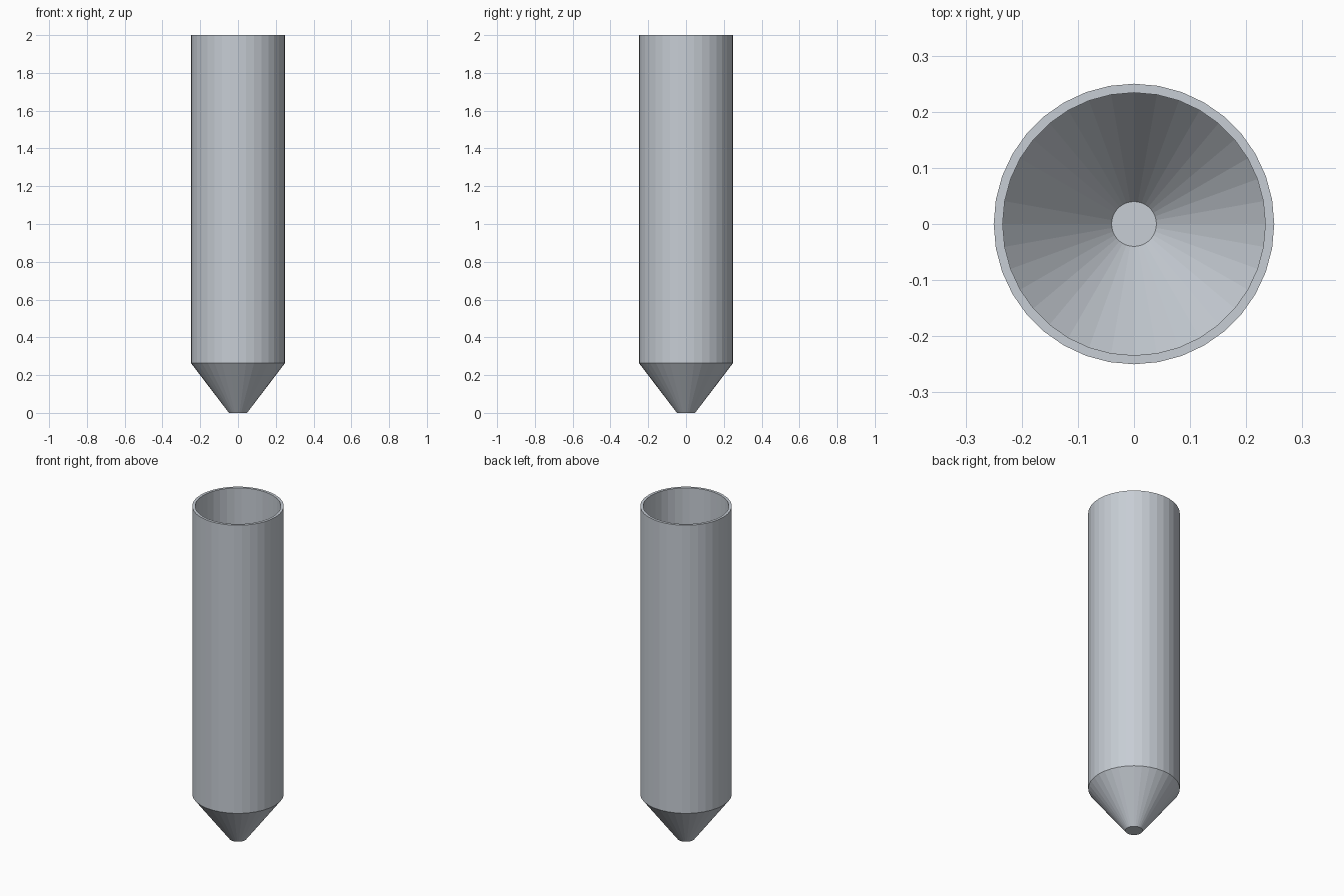
import bpy, bmesh, math

if "Cube" in bpy.data.objects:
    bpy.data.objects.remove(bpy.data.objects["Cube"])

SIDES = 36

# Pale grey metal
metal = bpy.data.materials.new("pale_grey_metal")
metal.diffuse_color = (0.57, 0.61, 0.66, 1)
metal.use_nodes = True
metal.node_tree.nodes["Principled BSDF"].inputs["Base Color"].default_value = metal.diffuse_color


def lathe(name, profile, sides):
    """Spin a (radius, height) profile around z; both ends are capped."""
    bm = bmesh.new()
    rings = [[bm.verts.new((r * math.cos(2 * math.pi * i / sides),
                            r * math.sin(2 * math.pi * i / sides), z))
              for i in range(sides)] for r, z in profile]
    for low, high in zip(rings, rings[1:]):
        for i in range(sides):
            j = (i + 1) % sides
            bm.faces.new((low[i], low[j], high[j], high[i]))
    bm.faces.new(rings[0][::-1])
    bm.faces.new(rings[-1])
    bmesh.ops.recalc_face_normals(bm, faces=bm.faces)
    mesh = bpy.data.meshes.new(name)
    bm.to_mesh(mesh)
    bm.free()
    mesh.materials.append(metal)
    obj = bpy.data.objects.new(name, mesh)
    bpy.context.collection.objects.link(obj)
    return obj


# Open tube with a tapered, flat-tipped bottom: outer wall, rim, inner wall, floor
lathe("tapered_tube", [
    (0.048, 0.0), (0.25, 0.265), (0.25, 2.0),
    (0.234, 2.0), (0.234, 0.27), (0.04, 0.016),
], SIDES)
